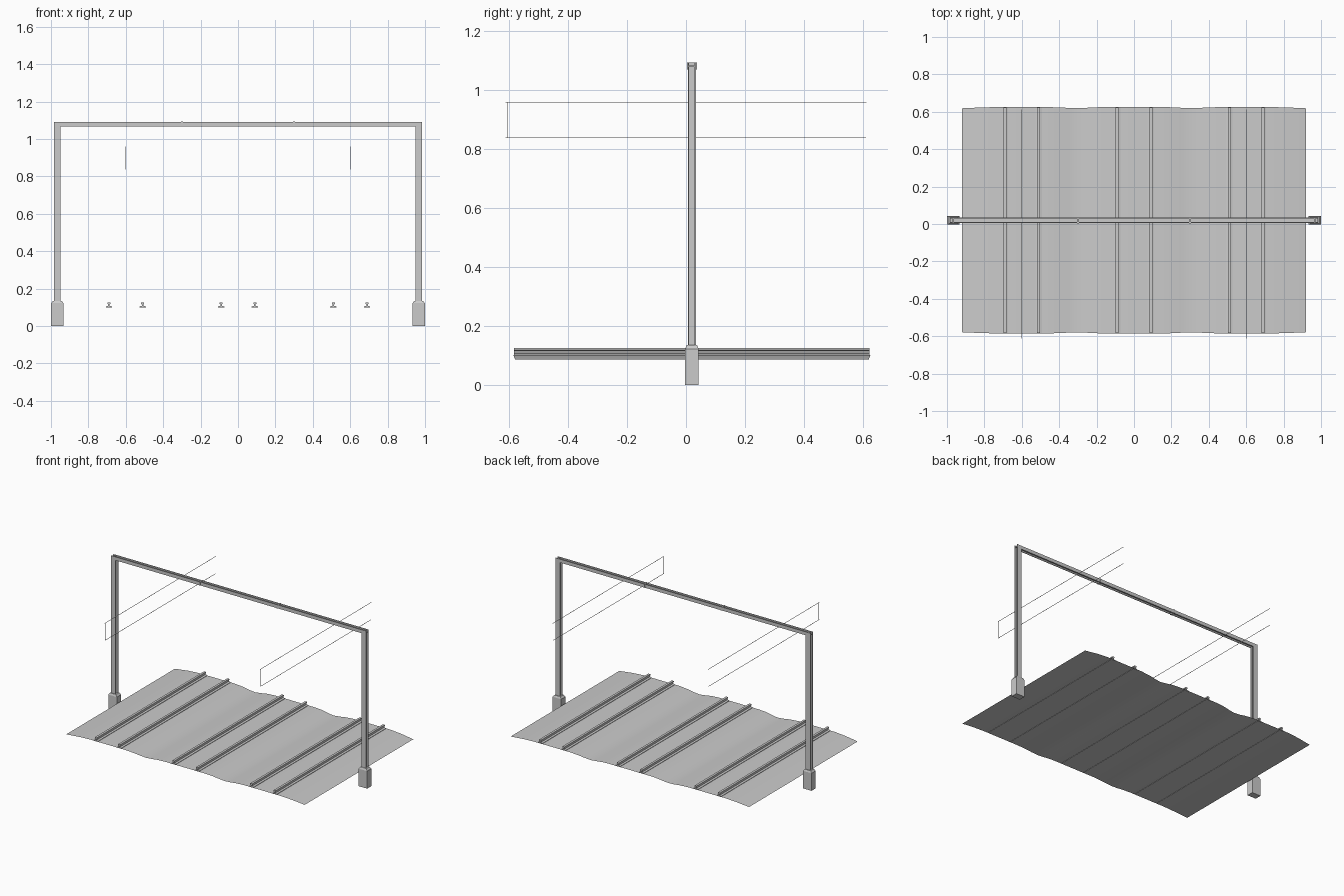
import bpy, bmesh
from mathutils import Vector

if "Cube" in bpy.data.objects:
    bpy.data.objects.remove(bpy.data.objects["Cube"])

YC = 0.02  # portal and track bed centre line


def material(name, v):
    m = bpy.data.materials.new(name)
    m.diffuse_color = (v, v, v, 1)
    m.use_nodes = True
    m.node_tree.nodes["Principled BSDF"].inputs["Base Color"].default_value = m.diffuse_color
    return m


GREY = material("plain grey", 0.6)


def finish(name, bm, recalc=True):
    if recalc:
        bmesh.ops.recalc_face_normals(bm, faces=bm.faces)
    me = bpy.data.meshes.new(name)
    bm.to_mesh(me)
    bm.free()
    me.materials.append(GREY)
    ob = bpy.data.objects.new(name, me)
    bpy.context.collection.objects.link(ob)
    return ob


def extrude(name, pts, vec):
    """Closed outline pushed along a vector."""
    bm = bmesh.new()
    f = bm.faces.new([bm.verts.new(p) for p in pts])
    r = bmesh.ops.extrude_face_region(bm, geom=[f])
    vs = [g for g in r["geom"] if isinstance(g, bmesh.types.BMVert)]
    bmesh.ops.translate(bm, verts=vs, vec=Vector(vec))
    return finish(name, bm)


def box(name, lo, hi):
    return extrude(name, [(lo[0], lo[1], lo[2]), (hi[0], lo[1], lo[2]),
                          (hi[0], hi[1], lo[2]), (lo[0], hi[1], lo[2])],
                   (0, 0, hi[2] - lo[2]))


def h_section(w, d, t, web):
    """H outline: flanges face +-v, w wide and 2d deep."""
    q = [(-w, -d), (w, -d), (w, -d + t), (web, -d + t), (web, d - t), (w, d - t)]
    return q + [(-a, -b) for a, b in q]


# Wavy track bed: one open sheet, high under the tracks, low between them
half = [(0, .102), (.155, .102), (.21, .099), (.25, .093), (.3, .087), (.35, .091),
        (.39, .097), (.46, .102), (.74, .102), (.82, .097), (.92, .086)]
profile = [(-x, z) for x, z in half[:0:-1]] + half
bm = bmesh.new()
rows = []
for x, z in profile:
    h = 0.605 - (0.102 - z) * 0.4
    rows.append((bm.verts.new((x, YC - h, z)), bm.verts.new((x, YC + h, z))))
for a, b in zip(rows, rows[1:]):
    bm.faces.new((a[0], b[0], b[1], a[1]))
bed = finish("track_bed", bm, False)
bed.data.polygons.foreach_set("use_smooth", [True] * len(bed.data.polygons))

# Six rails: foot, web and head
side = [(.017, .1), (.017, .105), (.004, .108), (.004, .116), (.008, .118), (.008, .126)]
outline = side + [(-x, z) for x, z in side[::-1]]
for track in (-0.6, 0, 0.6):
    for s in (-0.09, 0.09):
        extrude("rail", [(track + s + x, YC - 0.602, z) for x, z in outline], (0, 1.204, 0))

# Posts and their chamfered footings
for s in (-1, 1):
    cx = 0.966 * s
    bm = bmesh.new()
    rings = []
    for z, hx, hy in ((0, .033, .023), (.122, .033, .023), (.135, .023, .018)):
        rings.append([bm.verts.new((cx + a * hx, YC + b * hy, z))
                      for a, b in ((-1, -1), (1, -1), (1, 1), (-1, 1))])
    for lo, hi in zip(rings, rings[1:]):
        for i in range(4):
            j = (i + 1) % 4
            bm.faces.new((lo[i], lo[j], hi[j], hi[i]))
    bm.faces.new(rings[0])
    bm.faces.new(rings[-1])
    finish("post_footing", bm)
    extrude("post", [(cx + u, YC + v, 0.13) for u, v in h_section(.018, .014, .005, .004)],
            (0, 0, 0.962))

# Cross beam and its joint plates
extrude("cross_beam", [(-0.984, YC + v, 1.08 + u)
                       for u, v in h_section(.012, .014, .005, .003)], (1.968, 0, 0))
for x in (-0.3, 0.3):
    box("beam_joint", (x - .006, YC - .017, 1.068), (x + .006, YC + .017, 1.093))

# Overhead wires above the outer tracks, with a thin dropper
w = 0.001
for x in (-0.6, 0.6):
    box("upper_wire", (x - w, -.612, .957), (x + w, .612, .959))
    box("contact_wire", (x - w, -.612, .837), (x + w, .61, .839))
    box("wire_dropper", (x - w, -.606, .838), (x + w, -.604, .958))
